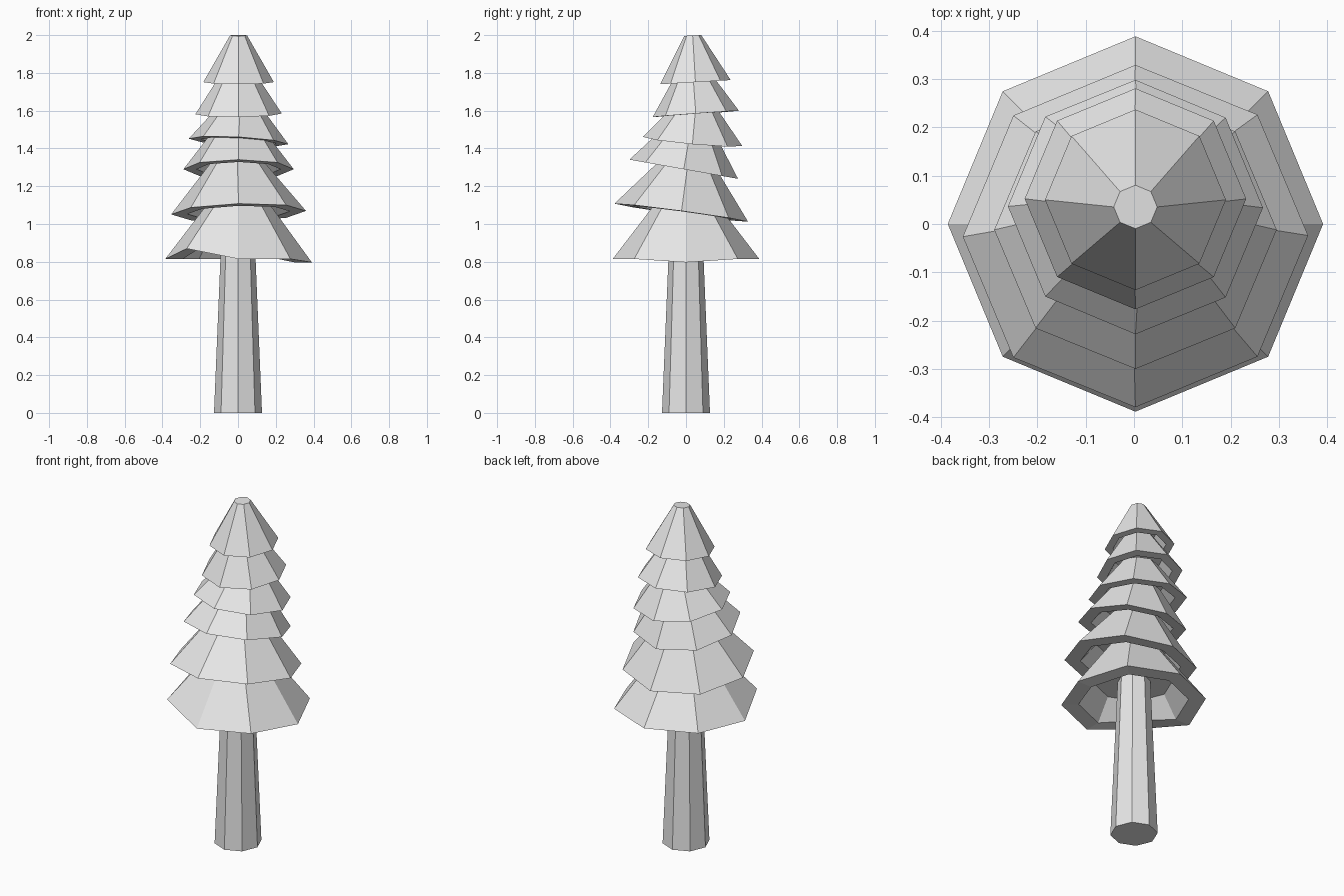
import bpy, bmesh, math
from mathutils import Matrix

cube = bpy.data.objects.get("Cube")
if cube:
    bpy.data.objects.remove(cube, do_unlink=True)

SIDES = 8

grey = bpy.data.materials.new("light grey")
grey.use_nodes = True
colour = (0.8, 0.8, 0.8, 1)
grey.diffuse_color = colour
grey.node_tree.nodes["Principled BSDF"].inputs["Base Color"].default_value = colour


def lathe(name, profile, lifts=None):
    """Faceted solid from (radius, height) rings, capped at both ends.
    lifts raises chosen corners of the bottom rings."""
    lifts = lifts or {}
    bm = bmesh.new()
    rings = []
    for radius, height in profile:
        ring = []
        for i in range(SIDES):
            a = math.tau * i / SIDES
            z = height + (lifts.get(i, 0) if height == 0 else 0)
            ring.append(bm.verts.new((radius * math.cos(a), radius * math.sin(a), z)))
        rings.append(ring)
    for low, high in zip(rings, rings[1:]):
        for i in range(SIDES):
            j = (i + 1) % SIDES
            bm.faces.new((low[i], low[j], high[j], high[i]))
    bm.faces.new(rings[0][::-1])
    bm.faces.new(rings[-1])
    bmesh.ops.recalc_face_normals(bm, faces=bm.faces)
    mesh = bpy.data.meshes.new(name)
    bm.to_mesh(mesh)
    bm.free()
    mesh.materials.append(grey)
    obj = bpy.data.objects.new(name, mesh)
    bpy.context.collection.objects.link(obj)
    return obj


# Tapered trunk, reaching into the lowest tier
lathe("trunk", [(0.127, 0), (0.087, 0.96)])

# Foliage tiers: y, z, bottom radius, top radius, height, pitch, roll (degrees)
tiers = [
    (0.0, 0.815, 0.388, 0.135, 0.33, 0, 0),
    (-0.025, 1.06, 0.357, 0.14, 0.27, -7.7, -1.5),
    (-0.012, 1.29, 0.292, 0.125, 0.22, -10, 0),
    (0.035, 1.437, 0.264, 0.10, 0.20, -5.2, 3.2),
    (0.052, 1.583, 0.229, 0.087, 0.22, 4.2, -0.5),
    (0.05, 1.751, 0.187, 0.045, 0.248, 3.4, 0),
]
for n, (y, z, wide, narrow, height, pitch, roll) in enumerate(tiers, 1):
    # Hollow skirt: inner ceiling, inner wall, flat rim, outer slope, top cap
    profile = [(wide * 0.55, height * 0.38), (wide * 0.76, 0), (wide, 0), (narrow, height)]
    tier = lathe(f"foliage_tier_{n}", profile, {0: -0.018, 5: 0.055} if n == 1 else None)
    tier.matrix_world = (Matrix.Translation((0.003, y, z))
                         @ Matrix.Rotation(math.radians(pitch), 4, "X")
                         @ Matrix.Rotation(math.radians(roll), 4, "Y"))
